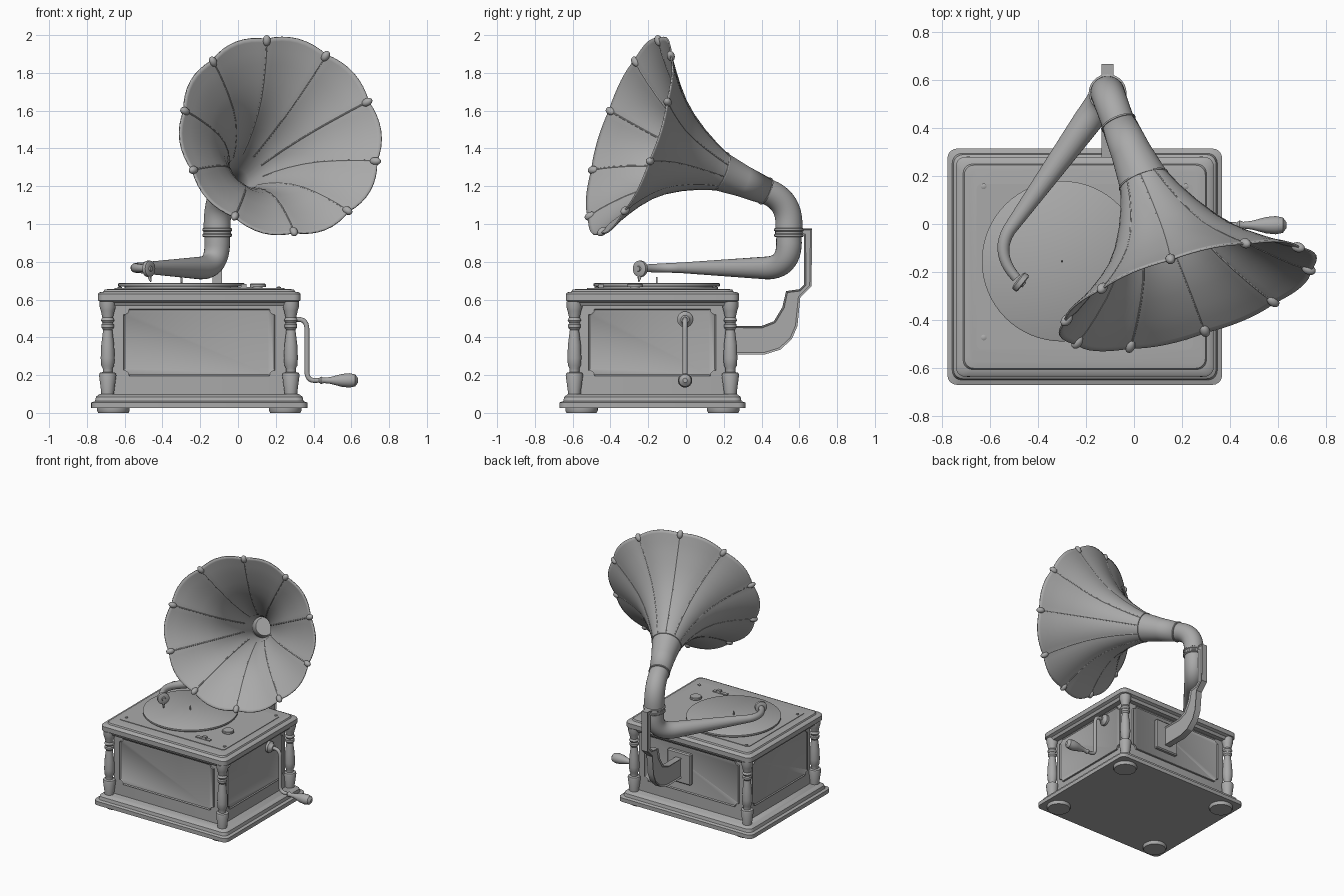
import bpy, bmesh
from math import sin, cos, pi, radians
from mathutils import Vector, Matrix

if "Cube" in bpy.data.objects:
    bpy.data.objects.remove(bpy.data.objects["Cube"])

grey = bpy.data.materials.new("plain_grey")
grey.use_nodes = True
grey.diffuse_color = (0.4, 0.4, 0.4, 1)
grey.node_tree.nodes["Principled BSDF"].inputs["Base Color"].default_value = (0.4, 0.4, 0.4, 1)

CX, CY = -0.205, -0.178          # cabinet centre
CORNERS = [(sx, sy) for sx in (-1, 1) for sy in (-1, 1)]


def finish(name, bm, angle=35):
    bmesh.ops.recalc_face_normals(bm, faces=bm.faces)
    me = bpy.data.meshes.new(name)
    bm.to_mesh(me)
    bm.free()
    me.materials.append(grey)
    me.shade_smooth()
    me.set_sharp_from_angle(angle=radians(angle))
    ob = bpy.data.objects.new(name, me)
    bpy.context.collection.objects.link(ob)
    return ob


def skin(name, rings, caps=True, angle=35):
    """Join rings of points into a surface."""
    bm = bmesh.new()
    loops = [[bm.verts.new(p) for p in ring] for ring in rings]
    n = len(loops[0])
    for a, b in zip(loops, loops[1:]):
        for i in range(n):
            bm.faces.new((a[i], a[(i + 1) % n], b[(i + 1) % n], b[i]))
    if caps:
        bm.faces.new(loops[0])
        bm.faces.new(loops[-1])
    return finish(name, bm, angle)


def lathe(name, base, axis, profile, n=24):
    """Turn (height, radius) pairs about an axis."""
    rot = Vector(axis).to_track_quat('Z', 'Y')
    return skin(name, [[Vector(base) + rot @ Vector((r * cos(2 * pi * i / n), r * sin(2 * pi * i / n), h))
                        for i in range(n)] for h, r in profile])


def tube(name, path, n=20):
    """Sweep a circle along (point, radius) pairs."""
    pts = [Vector(p) for p, _ in path]
    rings, u = [], None
    for k, (p, (_, r)) in enumerate(zip(pts, path)):
        t = (pts[min(k + 1, len(pts) - 1)] - pts[max(k - 1, 0)]).normalized()
        u = t.orthogonal() if u is None else u - t * u.dot(t)
        u.normalize()
        v = t.cross(u)
        rings.append([p + r * (u * cos(2 * pi * i / n) + v * sin(2 * pi * i / n)) for i in range(n)])
    return skin(name, rings)


def bend(a, b, c, ra, rc, n=10):
    """Quadratic bend from a to c around corner b."""
    a, b, c = Vector(a), Vector(b), Vector(c)
    return [(a * (1 - t) ** 2 + b * 2 * t * (1 - t) + c * t * t, ra + (rc - ra) * t)
            for t in (i / n for i in range(n + 1))]


def slab(name, profile, hx, hy, radius=0.04):
    """Rounded rectangle moulding; profile gives (z, outward offset)."""
    rings = []
    for z, off in profile:
        ring = []
        for q, (sx, sy) in enumerate(((1, 1), (-1, 1), (-1, -1), (1, -1))):
            for k in range(6):
                a = pi / 2 * (q + k / 5)
                ring.append((CX + sx * (hx + off - radius) + radius * cos(a),
                             CY + sy * (hy + off - radius) + radius * sin(a), z))
        rings.append(ring)
    return skin(name, rings)


def panel(name, centre, across, out, half):
    """Raised panel with scooped corners and a sunken field."""
    bm, r, hz = bmesh.new(), 0.03, 0.178
    across, out, verts = Vector(across), Vector(out), []
    for q, (sx, sz) in enumerate(((1, 1), (-1, 1), (-1, -1), (1, -1))):
        for k in range(6):
            a = pi + pi / 2 * q + pi / 2 * (1 - k / 5)
            verts.append(bm.verts.new(Vector(centre) + across * (sx * half + r * cos(a))
                                      + Vector((0, 0, sz * hz + r * sin(a)))))
    face = bm.faces.new(verts)
    ext = bmesh.ops.extrude_face_region(bm, geom=[face])["geom"]
    bmesh.ops.translate(bm, vec=out * 0.014, verts=[g for g in ext if isinstance(g, bmesh.types.BMVert)])
    top = [g for g in ext if isinstance(g, bmesh.types.BMFace)]
    bmesh.ops.recalc_face_normals(bm, faces=bm.faces)
    bmesh.ops.inset_region(bm, faces=top, thickness=0.01, depth=-0.006)
    return finish(name, bm)


# Cabinet
slab("plinth", [(0.025, 0), (0.055, 0), (0.062, -0.02), (0.085, -0.025), (0.1, -0.045)], 0.572, 0.492)
slab("cabinet_body", [(0.09, 0), (0.58, 0)], 0.465, 0.392, 0.01)
slab("cabinet_lid", [(0.565, -0.03), (0.585, -0.02), (0.595, 0), (0.63, 0), (0.638, -0.008),
                     (0.642, -0.03), (0.652, -0.035), (0.656, -0.055)], 0.537, 0.458)
slab("deck_plate", [(0.65, 0), (0.66, 0)], 0.45, 0.345, 0.02)
for side in (-1, 1):
    panel("front_panel" if side < 0 else "back_panel", (CX, CY + side * 0.391, 0.373), (1, 0, 0), (0, side, 0), 0.402)
    panel("right_panel" if side < 0 else "left_panel", (CX + side * 0.464, CY, 0.373), (0, 1, 0), (side, 0, 0), 0.337)

# Feet, turned corner posts and deck screws
POST = [(0.095, 0.034), (0.11, 0.034), (0.2, 0.046), (0.212, 0.042), (0.216, 0.026), (0.235, 0.026),
        (0.25, 0.034), (0.29, 0.037), (0.36, 0.034), (0.44, 0.024), (0.452, 0.033), (0.468, 0.033),
        (0.475, 0.026), (0.49, 0.036), (0.505, 0.028), (0.54, 0.036), (0.56, 0.042), (0.59, 0.042)]
for sx, sy in CORNERS:
    lathe("foot", (CX + sx * 0.455, CY + sy * 0.375, 0), (0, 0, 1), [(0, 0.08), (0.012, 0.086), (0.03, 0.086)], 32)
    lathe("corner_post", (CX + sx * 0.485, CY + sy * 0.413, 0), (0, 0, 1), POST)
    lathe("deck_screw", (CX + sx * 0.421, CY + sy * 0.315 + 0.02, 0.655), (0, 0, 1), [(0, 0.012), (0.01, 0.012), (0.013, 0.006)], 12)

# Turntable and controls
PLATTER = (-0.30, -0.155, 0)
lathe("platter_base", PLATTER, (0, 0, 1), [(0.65, 0.3), (0.672, 0.3)], 48)
lathe("platter", PLATTER, (0, 0, 1), [(0.668, 0.33), (0.672, 0.334), (0.684, 0.334), (0.688, 0.328)], 64)
lathe("spindle", PLATTER, (0, 0, 1), [(0.68, 0.005), (0.715, 0.005), (0.72, 0.002)], 10)
lathe("speed_knob", (0.105, -0.27, 0), (0, 0, 1), [(0.65, 0.025), (0.667, 0.025), (0.667, 0.042), (0.68, 0.042), (0.684, 0.038)], 28)
for x, w, h in ((0.02, 0.06, 0.667), (0.03, 0.015, 0.682)):
    bm = bmesh.new()
    bmesh.ops.create_cube(bm, size=1, matrix=Matrix.Translation((x, -0.45, (0.65 + h) / 2))
                          @ Matrix.Diagonal((2 * w, 0.026, h - 0.65, 1)))
    finish("brake_plate" if w > 0.02 else "brake_lever", bm)

# Crank
lathe("crank_hub", (0.255, -0.005, 0.495), (1, 0, 0), [(0, 0.042), (0.03, 0.042), (0.038, 0.03), (0.055, 0.022)])
tube("crank_arm", [((0.28, -0.005, 0.495), 0.013)]
     + bend((0.32, -0.005, 0.495), (0.365, -0.005, 0.495), (0.365, -0.005, 0.44), 0.013, 0.013, 6)
     + bend((0.365, -0.005, 0.22), (0.365, -0.005, 0.175), (0.4, -0.005, 0.172), 0.013, 0.013, 6)
     + [((0.44, -0.005, 0.172), 0.012)], 14)
lathe("crank_handle", (0.43, -0.005, 0.172), (1, 0, 0),
      [(0, 0.013), (0.01, 0.02), (0.025, 0.014), (0.06, 0.018), (0.12, 0.034), (0.16, 0.038), (0.19, 0.032), (0.205, 0.012)])

# Back bracket: curved arm with sunken sides
BX, BW = -0.11, 0.025
OUTLINE = [(0.2, 0.31), (0.42, 0.31), (0.5, 0.335), (0.56, 0.39), (0.59, 0.46), (0.605, 0.61), (0.665, 0.67),
           (0.667, 0.975), (0.59, 0.975), (0.59, 0.945), (0.625, 0.94), (0.625, 0.68), (0.6, 0.655),
           (0.53, 0.645), (0.51, 0.56), (0.465, 0.485), (0.4, 0.46), (0.2, 0.46)]
bm = bmesh.new()
sides = [[bm.verts.new((BX + s * BW, y, z)) for y, z in OUTLINE] for s in (-1, 1)]
ends = [bm.faces.new(v) for v in sides]
for i in range(len(OUTLINE)):
    j = (i + 1) % len(OUTLINE)
    bm.faces.new((sides[0][i], sides[0][j], sides[1][j], sides[1][i]))
bmesh.ops.recalc_face_normals(bm, faces=bm.faces)
bmesh.ops.inset_individual(bm, faces=ends, thickness=0.011, depth=-0.008)
finish("back_bracket", bm, 25)
bm = bmesh.new()
bmesh.ops.create_cube(bm, size=1, matrix=Matrix.Translation((BX, 0.222, 0.385)) @ Matrix.Diagonal((0.2, 0.05, 0.24, 1)))
bmesh.ops.bevel(bm, geom=bm.edges[:], offset=0.008, segments=1, affect='EDGES')
finish("bracket_plate", bm)

# Tone arm, riser pipe and elbow
NECK = Vector((-0.065, 0.42, 1.175))
PIPE = Vector((-0.11, 0.545, 0))
up = lambda z: PIPE + Vector((0, 0, z))
tube("tone_arm", [(up(0.96), 0.066)] + bend(up(0.9), up(0.766), (-0.2, 0.42, 0.767), 0.068, 0.06, 12)
     + bend((-0.52, -0.025, 0.768), (-0.58, -0.125, 0.768), (-0.49, -0.225, 0.765), 0.028, 0.02, 10), 24)
tube("elbow_pipe", [(up(0.94), 0.072)] + bend(up(1.0), up(1.13), NECK, 0.072, 0.069, 12), 28)
lathe("pipe_collar", PIPE, (0, 0, 1), [(0.93, 0.07), (0.935, 0.078), (0.945, 0.078), (0.95, 0.073), (0.96, 0.073),
                                       (0.965, 0.079), (0.975, 0.079), (0.98, 0.071)], 28)

# Sound box and needle
box_axis = Vector((0.78, -0.62, 0))
box = Vector((-0.485, -0.232, 0.763))
lathe("sound_box", box, box_axis, [(0, 0.03), (0.006, 0.043), (0.026, 0.043), (0.03, 0.036), (0.03, 0.015), (0.036, 0.012)])
tube("needle", [(box + box_axis * 0.02 + Vector((0, 0, -0.035)), 0.011), (box + box_axis * 0.024 + Vector((0, 0, -0.05)), 0.009),
                (box + box_axis * 0.03 + Vector((0, 0, -0.068)), 0.004)], 10)

# Flared horn with ten scalloped petals
MOUTH = Vector((0.225, -0.30, 1.467))
t0 = Vector((0.367, -0.857, 0.367)).normalized()
t1 = Vector((0.27, -0.91, 0.307)).normalized()
REF = Vector((-0.072, 0.15, 0.508))
FLARE = [(0, 0.068), (0.17, 0.08), (0.34, 0.1), (0.44, 0.13), (0.55, 0.172), (0.66, 0.225), (0.75, 0.282),
         (0.83, 0.35), (0.9, 0.42), (0.95, 0.475), (0.985, 0.522), (1, 0.54)]
N = 80
reach = (MOUTH - NECK).length / 3
P = [NECK, NECK + t0 * reach, MOUTH - t1 * reach, MOUTH]


def horn_ring(s, r, grow=0.0):
    c = P[0] * (1 - s) ** 3 + P[1] * 3 * s * (1 - s) ** 2 + P[2] * 3 * s * s * (1 - s) + P[3] * s ** 3
    t = t0.lerp(t1, s).normalized()
    u = (REF - t * REF.dot(t)).normalized()
    v = t.cross(u)
    pts = []
    for i in range(N):
        a = 2 * pi * i / N
        rr = (r + grow) * (1 + 0.035 * s * s * abs(sin(5 * a)))
        pts.append(c + rr * (u * cos(a) + v * sin(a)))
    return pts


rings = [horn_ring(s, r) for s, r in FLARE]
horn = skin("horn", rings, caps=False, angle=50)
shell = horn.modifiers.new("thickness", 'SOLIDIFY')
shell.thickness, shell.offset = 0.008, 0
for s, r in ((0, 0.068), (0.34, 0.1)):
    skin("horn_band", [horn_ring(s - 0.006, r, 0.001), horn_ring(s - 0.004, r, 0.008),
                       horn_ring(s + 0.004, r, 0.008), horn_ring(s + 0.006, r, 0.001)], caps=False)

# Seams between petals, each ending in a rim bead
for k in range(0, N, N // 10):
    tube("petal_seam", [(ring[k], 0.006) for ring in rings[2:]], 8)
    rim, inner = rings[-1][k], rings[-2][k]
    along = (rim - inner).normalized()
    lathe("rim_bead", rim - along * 0.04, along,
          [(0.03 - 0.03 * cos(pi * j / 8), 0.001 + 0.02 * sin(pi * j / 8)) for j in range(9)], 14)
